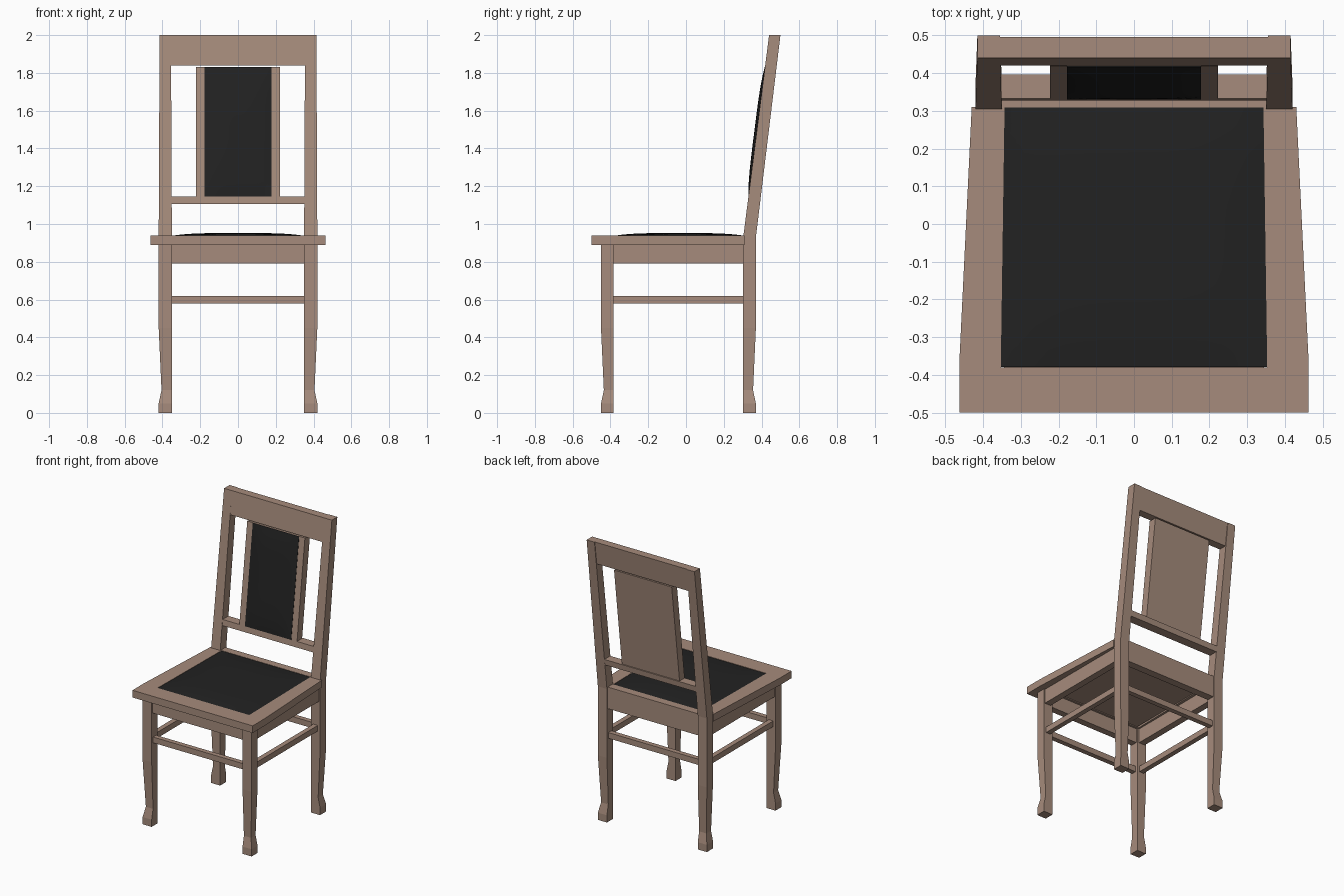
import bpy, bmesh

if "Cube" in bpy.data.objects:
    bpy.data.objects.remove(bpy.data.objects["Cube"])


def material(name, rgb):
    m = bpy.data.materials.new(name)
    m.diffuse_color = (*rgb, 1)
    m.use_nodes = True
    m.node_tree.nodes["Principled BSDF"].inputs["Base Color"].default_value = m.diffuse_color
    return m


WOOD = material("wood", (0.38, 0.26, 0.20))
LEATHER = material("black_leather", (0.016, 0.016, 0.016))


def finish(name, bm, mat):
    bmesh.ops.recalc_face_normals(bm, faces=bm.faces)
    me = bpy.data.meshes.new(name)
    bm.to_mesh(me)
    bm.free()
    ob = bpy.data.objects.new(name, me)
    bpy.context.collection.objects.link(ob)
    me.materials.append(mat)
    return ob


def loft(name, sections, side=1):
    """Rectangular sections (x0, x1, y0, y1, z) joined bottom to top."""
    bm = bmesh.new()
    rings = []
    for x0, x1, y0, y1, z in sections:
        rings.append([bm.verts.new((side * x, y, z))
                      for x, y in ((x0, y0), (x1, y0), (x1, y1), (x0, y1))])
    bm.faces.new(rings[0])
    bm.faces.new(rings[-1])
    for a, b in zip(rings, rings[1:]):
        for i in range(4):
            j = (i + 1) % 4
            bm.faces.new((a[i], a[j], b[j], b[i]))
    return finish(name, bm, WOOD)


def box(name, x0, x1, y0, y1, z0, z1, side=1):
    return loft(name, [(x0, x1, y0, y1, z0), (x0, x1, y0, y1, z1)], side)


def lean(z):
    """Front surface of the tilted back at height z."""
    return 0.305 + 0.126 * (z - 0.93)


def leaning_box(name, x0, x1, z0, z1, depth):
    return loft(name, [(x0, x1, lean(z), lean(z) + depth, z) for z in (z0, z1)])


def pad(name, place, n=16):
    """Domed upholstery; place(u, v, h) maps u, v in -1..1 and dome height h in 0..1."""
    bm = bmesh.new()
    t = [-1 + 2 * i / n for i in range(n + 1)]
    g = [[bm.verts.new(place(u, v, (1 - u ** 4) * (1 - v ** 4))) for u in t] for v in t]
    for j in range(n):
        for i in range(n):
            bm.faces.new((g[j][i], g[j][i + 1], g[j + 1][i + 1], g[j + 1][i]))
    # sunken skirt and base
    rim = [e for e in bm.edges if e.is_boundary]
    ext = bmesh.ops.extrude_edge_only(bm, edges=rim)["geom"]
    low = [v for v in ext if isinstance(v, bmesh.types.BMVert)]
    drop = place(0, 0, -1.5)
    flat = place(0, 0, 0)
    for v in low:
        v.co += type(v.co)(b - a for a, b in zip(flat, drop))
    bmesh.ops.holes_fill(bm, edges=[e for e in bm.edges if e.is_boundary])
    ob = finish(name, bm, LEATHER)
    bpy.context.view_layer.objects.active = ob
    ob.select_set(True)
    bpy.ops.object.shade_smooth_by_angle()
    ob.select_set(False)


# Legs with flared feet: (height, inset of the outer faces)
FOOT = [(0, 0), (0.05, 0), (0.12, 0.015), (0.45, 0)]
for s, label in ((1, "right"), (-1, "left")):
    loft(f"front_leg_{label}",
         [(0.35, 0.42 - d, -0.45 + d, -0.385, z) for z, d in FOOT + [(0.89, 0)]], s)
    loft(f"back_post_{label}",
         [(0.35, 0.42 - d, 0.303, 0.37 - d, z) for z, d in FOOT + [(0.93, 0)]]
         + [(0.355, 0.415, lean(2), 0.5, 2)], s)
    box(f"side_apron_{label}", 0.365, 0.412, -0.385, 0.303, 0.79, 0.89, s)
    box(f"side_stretcher_{label}", 0.368, 0.402, -0.385, 0.303, 0.58, 0.62, s)

# Front and back aprons and stretchers
box("front_apron", -0.35, 0.35, -0.442, -0.395, 0.79, 0.89)
box("back_apron", -0.35, 0.35, 0.309, 0.362, 0.79, 0.94)
box("front_stretcher", -0.35, 0.35, -0.435, -0.401, 0.58, 0.62)
box("back_stretcher", -0.35, 0.35, 0.32, 0.354, 0.58, 0.62)

# U-shaped seat frame, closed at the rear by the back apron
half = [(0.463, -0.5), (0.463, -0.37), (0.43, 0.31), (0.343, 0.31), (0.353, -0.38)]
outline = half + [(-x, y) for x, y in reversed(half)]
bm = bmesh.new()
face = bm.faces.new([bm.verts.new((x, y, 0.89)) for x, y in outline])
top = bmesh.ops.extrude_face_region(bm, geom=[face], use_keep_orig=True)["geom"]
bmesh.ops.translate(bm, vec=(0, 0, 0.05),
                    verts=[v for v in top if isinstance(v, bmesh.types.BMVert)])
finish("seat_frame", bm, WOOD)

# Seat cushion and the board beneath it
box("seat_board", -0.345, 0.345, -0.38, 0.309, 0.896, 0.91)
pad("seat_cushion", lambda u, v, h: (u * (0.348 - 0.005 * v), -0.035 + 0.344 * v,
                                     0.938 + 0.014 * h))

# Tilted back: rails, central panel and its padding
leaning_box("top_rail", -0.356, 0.356, 1.84, 2.0, 0.056)
leaning_box("lower_back_rail", -0.356, 0.356, 1.105, 1.145, 0.064)
leaning_box("back_panel", -0.222, 0.222, 1.145, 1.832, 0.056)


def back_pad(u, v, h):
    z = 1.488 + 0.343 * v
    return (0.178 * u, lean(z) - 0.002 - 0.012 * h, z)


pad("back_cushion", back_pad)
